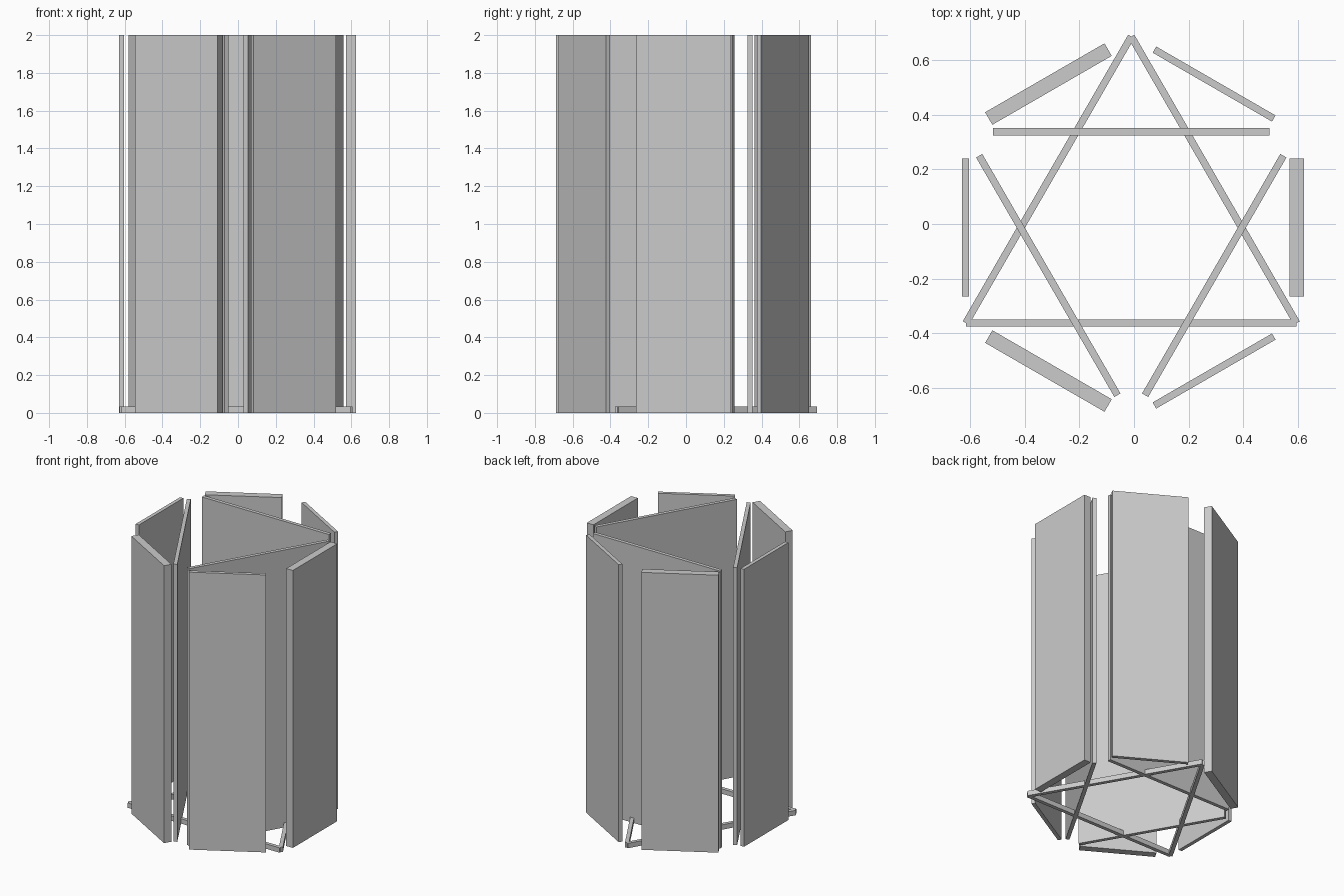
import bpy
import bmesh
from math import cos, sin, radians
from mathutils import Matrix

cube = bpy.data.objects.get("Cube")
if cube:
    bpy.data.objects.remove(cube, do_unlink=True)

grey = bpy.data.materials.new("plain_grey")
grey.use_nodes = True
colour = (0.6, 0.6, 0.6, 1.0)
grey.diffuse_color = colour
grey.node_tree.nodes["Principled BSDF"].inputs["Base Color"].default_value = colour

CENTRE_X, CENTRE_Y = -0.01, -0.013
WALL_HEIGHT, BAR_HEIGHT = 2.0, 0.035
THIN, THICK = 0.026, 0.053


def slab(name, direction, radius, length, thickness, height):
    """Upright slab standing on the ground, facing outward along direction."""
    bm = bmesh.new()
    bmesh.ops.create_cube(bm, size=1)
    bmesh.ops.scale(bm, vec=(thickness, length, height), verts=bm.verts)
    bmesh.ops.translate(bm, vec=(radius, 0, height / 2), verts=bm.verts)
    bmesh.ops.rotate(bm, cent=(0, 0, 0), verts=bm.verts,
                     matrix=Matrix.Rotation(radians(direction), 3, 'Z'))
    bmesh.ops.translate(bm, vec=(CENTRE_X, CENTRE_Y, 0), verts=bm.verts)
    mesh = bpy.data.meshes.new(name)
    bm.to_mesh(mesh)
    bm.free()
    mesh.materials.append(grey)
    obj = bpy.data.objects.new(name, mesh)
    bpy.context.collection.objects.link(obj)


# Outer ring of six panels, alternately thick and thin
names = ["left", "back_left", "back_right", "right", "front_right", "front_left"]
for i, side in enumerate(names):
    slab("outer_panel_" + side, i * 60, 0.607, 0.505,
         THIN if i % 2 else THICK, WALL_HEIGHT)

# Full-height inner walls, a triangle with open corners
for side, direction in (("back", 90), ("right", 210), ("left", 330)):
    slab("inner_wall_" + side, direction, 0.351, 1.013, THIN, WALL_HEIGHT)

# Low triangular base frame, turned the other way
for side, direction in (("front", 270), ("left", 30), ("right", 150)):
    slab("base_bar_" + side, direction, 0.35, 1.212, THIN, BAR_HEIGHT)
